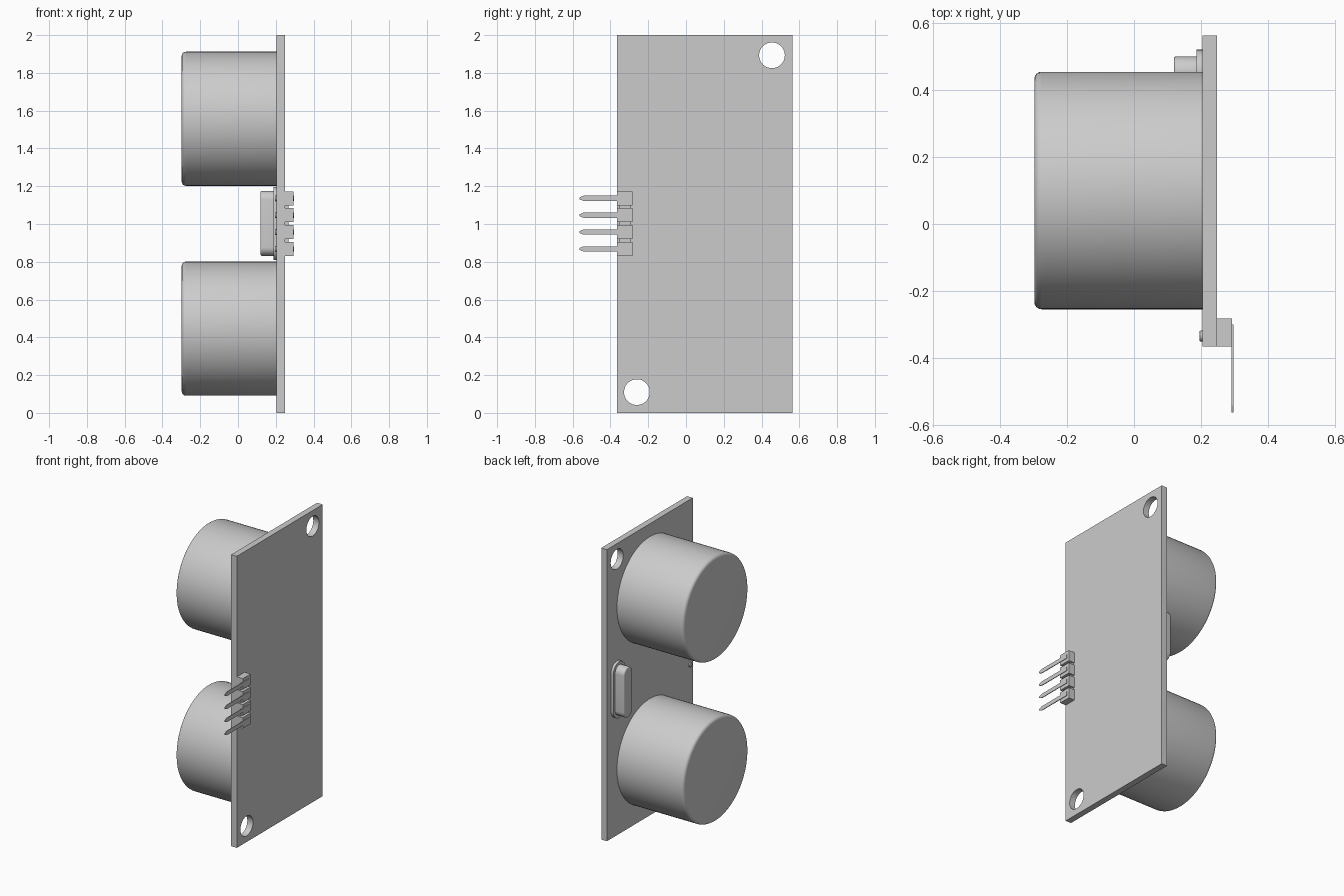
import bpy, bmesh
from math import pi, sin, cos

# Remove the default cube
cube = bpy.data.objects.get("Cube")
if cube:
    bpy.data.objects.remove(cube, do_unlink=True)

# Single grey material
GREY = (0.6, 0.6, 0.6, 1)
grey = bpy.data.materials.new("plain grey")
grey.use_nodes = True
grey.diffuse_color = GREY
grey.node_tree.nodes["Principled BSDF"].inputs["Base Color"].default_value = GREY


def prism(name, outline, x0, x1, rim=0, smooth=False):
    """Extrude a (y, z) outline from x0 to x1, rounding the x0 rim."""
    bm = bmesh.new()
    base = bm.faces.new([bm.verts.new((x0, y, z)) for y, z in outline])
    rim_edges = list(base.edges)
    made = bmesh.ops.extrude_face_region(bm, geom=[base], use_keep_orig=True)
    for v in made["geom"]:
        if isinstance(v, bmesh.types.BMVert):
            v.co.x = x1
    if rim:
        bmesh.ops.bevel(bm, geom=rim_edges, offset=rim, segments=4,
                        profile=0.5, affect='EDGES')
    bmesh.ops.recalc_face_normals(bm, faces=bm.faces)
    mesh = bpy.data.meshes.new(name)
    bm.to_mesh(mesh)
    bm.free()
    mesh.materials.append(grey)
    obj = bpy.data.objects.new(name, mesh)
    bpy.context.collection.objects.link(obj)
    if smooth:
        bpy.ops.object.select_all(action='DESELECT')
        obj.select_set(True)
        bpy.context.view_layer.objects.active = obj
        bpy.ops.object.shade_smooth_by_angle(angle=pi / 6)
    return obj


def rect(y0, y1, z0, z1):
    return [(y0, z0), (y1, z0), (y1, z1), (y0, z1)]


def circle(y, z, r, n=64):
    return [(y + r * cos(2 * pi * i / n), z + r * sin(2 * pi * i / n))
            for i in range(n)]


def stadium(y, z, half_width, half_height, n=16):
    """Upright slot shape with round ends."""
    straight = half_height - half_width
    points = []
    for side, start in ((1, 0), (-1, pi)):
        for i in range(n + 1):
            a = start + pi * i / n
            points.append((y + half_width * cos(a),
                           z + side * straight + half_width * sin(a)))
    return points


BACK, FACE = 0.248, 0.205  # the two sides of the board

# Circuit board with two mounting holes
board = prism("circuit_board", rect(-0.366, 0.564, 0, 2), FACE, BACK)
for y, z in ((0.455, 1.893), (-0.26, 0.11)):
    cutter = prism("hole_cutter", circle(y, z, 0.068), FACE - 0.1, BACK + 0.1)
    cutter.hide_render = True
    cut = board.modifiers.new("hole", 'BOOLEAN')
    cut.operation = 'DIFFERENCE'
    cut.solver = 'EXACT'
    cut.object = cutter
    bpy.context.view_layer.objects.active = board
    bpy.ops.object.modifier_apply(modifier=cut.name)
    bpy.data.objects.remove(cutter, do_unlink=True)

# Two round transducer cans
for label, z in (("upper", 1.557), ("lower", 0.446)):
    prism(label + "_transducer", circle(0.1, z, 0.355, 96), -0.298, FACE,
          rim=0.022, smooth=True)

# Crystal can on its flange
prism("crystal_flange", stadium(0.455, 1.003, 0.066, 0.193), 0.187, FACE, smooth=True)
prism("crystal_can", stadium(0.455, 1.003, 0.046, 0.172), 0.119, 0.187,
      rim=0.008, smooth=True)

# Pin header: web, blocks, flat pointed pins and solder stubs
prism("header_web", rect(-0.355, -0.29, 0.85, 1.155), BACK, 0.268)
for i in range(4):
    z = 0.868 + 0.0893 * i
    prism(f"header_block_{i + 1}", rect(-0.366, -0.282, z - 0.037, z + 0.037),
          BACK, 0.293)
    w = 0.014
    pin = [(-0.3, z - w), (-0.3, z + w), (-0.542, z + w),
           (-0.564, z + w / 3), (-0.564, z - w / 3), (-0.542, z - w)]
    prism(f"pin_{i + 1}", pin, 0.292, 0.297)
    prism(f"solder_stub_{i + 1}", circle(-0.335, z, 0.016, 20), 0.196, FACE,
          rim=0.003, smooth=True)
